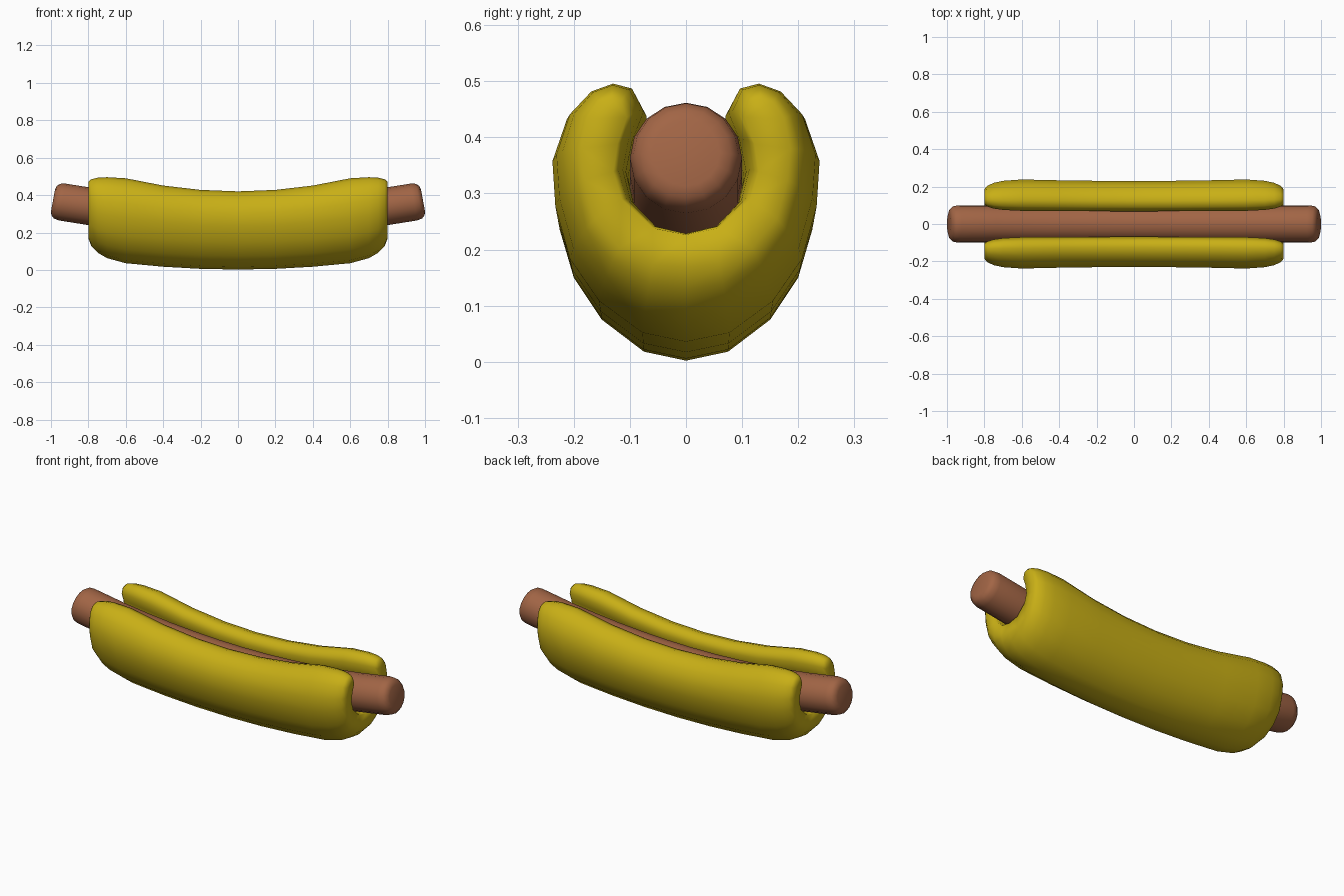
import bpy, bmesh, math

if "Cube" in bpy.data.objects:
    bpy.data.objects.remove(bpy.data.objects["Cube"])


def bend(x):
    # gentle upward curve shared by both parts
    return 0.094 * x * x


def loft(name, rings, color):
    bm = bmesh.new()
    loops = [[bm.verts.new(p) for p in ring] for ring in rings]
    n = len(loops[0])
    for a, b in zip(loops, loops[1:]):
        for i in range(n):
            j = (i + 1) % n
            bm.faces.new((a[i], a[j], b[j], b[i]))
    caps = [bm.faces.new(loops[0]), bm.faces.new(loops[-1])]
    bmesh.ops.recalc_face_normals(bm, faces=bm.faces[:])
    bmesh.ops.triangulate(bm, faces=caps)
    for f in bm.faces:
        f.smooth = True
    mesh = bpy.data.meshes.new(name)
    bm.to_mesh(mesh)
    bm.free()
    obj = bpy.data.objects.new(name, mesh)
    bpy.context.collection.objects.link(obj)
    mat = bpy.data.materials.new(name + "_color")
    mat.diffuse_color = (*color, 1)
    mat.use_nodes = True
    mat.node_tree.nodes["Principled BSDF"].inputs["Base Color"].default_value = mat.diffuse_color
    mesh.materials.append(mat)
    return obj


# Sausage: bent round rod with rounded-off ends, rings tilted along the bend
half = [(0.15, 0.1), (0.3, 0.1), (0.45, 0.1), (0.6, 0.1), (0.75, 0.1),
        (0.94, 0.1), (0.968, 0.094), (0.983, 0.08), (0.989, 0.06)]
stations = [(-x, r) for x, r in reversed(half)] + [(0, 0.1)] + half
rings = []
for x, r in stations:
    tilt = math.atan(0.188 * x)
    ring = []
    for i in range(16):
        a = math.tau * i / 16
        up = r * math.sin(a)
        ring.append((x - up * math.sin(tilt), r * math.cos(a),
                     0.28 + bend(x) + up * math.cos(tilt)))
    rings.append(ring)
loft("sausage", rings, (0.36, 0.13, 0.06))

# Bun: half of a U section (y, z) paired with the core it shrinks to at the ends
section = [
    ((0, 0.002), (0, 0.15)), ((0.075, 0.018), (0.05, 0.15)),
    ((0.15, 0.075), (0.1, 0.17)), ((0.2, 0.15), (0.14, 0.21)),
    ((0.225, 0.235), (0.155, 0.26)), ((0.23, 0.305), (0.16, 0.30)),
    ((0.205, 0.37), (0.155, 0.34)), ((0.165, 0.407), (0.145, 0.36)),
    ((0.125, 0.42), (0.13, 0.365)), ((0.09, 0.412), (0.12, 0.36)),
    ((0.068, 0.375), (0.115, 0.34)), ((0.088, 0.33), (0.13, 0.30)),
    ((0.1, 0.28), (0.135, 0.26)), ((0.087, 0.23), (0.12, 0.22)),
    ((0.05, 0.193), (0.06, 0.172)), ((0, 0.178), (0, 0.162)),
]
half = [(0.2, 1), (0.4, 1), (0.6, 1), (0.7, 0.9), (0.75, 0.75),
        (0.785, 0.53), (0.8, 0.28)]
stations = [(-x, k) for x, k in reversed(half)] + [(0, 1)] + half
rings = []
for x, k in stations:
    # lips grow a little taller and wider toward the ends
    grow = min(abs(x) / 0.6, 1) ** 2
    right = []
    for (py, pz), (cy, cz) in section:
        y = cy + (py - cy) * k
        z = cz + (pz - cz) * k
        z += grow * 0.036 * max(0, (z - 0.18) / 0.24)
        right.append((x, y * (1 + 0.035 * grow), z + bend(x)))
    left = [(a, -b, c) for a, b, c in reversed(right[1:-1])]
    rings.append(right + left)
loft("bun", rings, (0.58, 0.43, 0.008))
